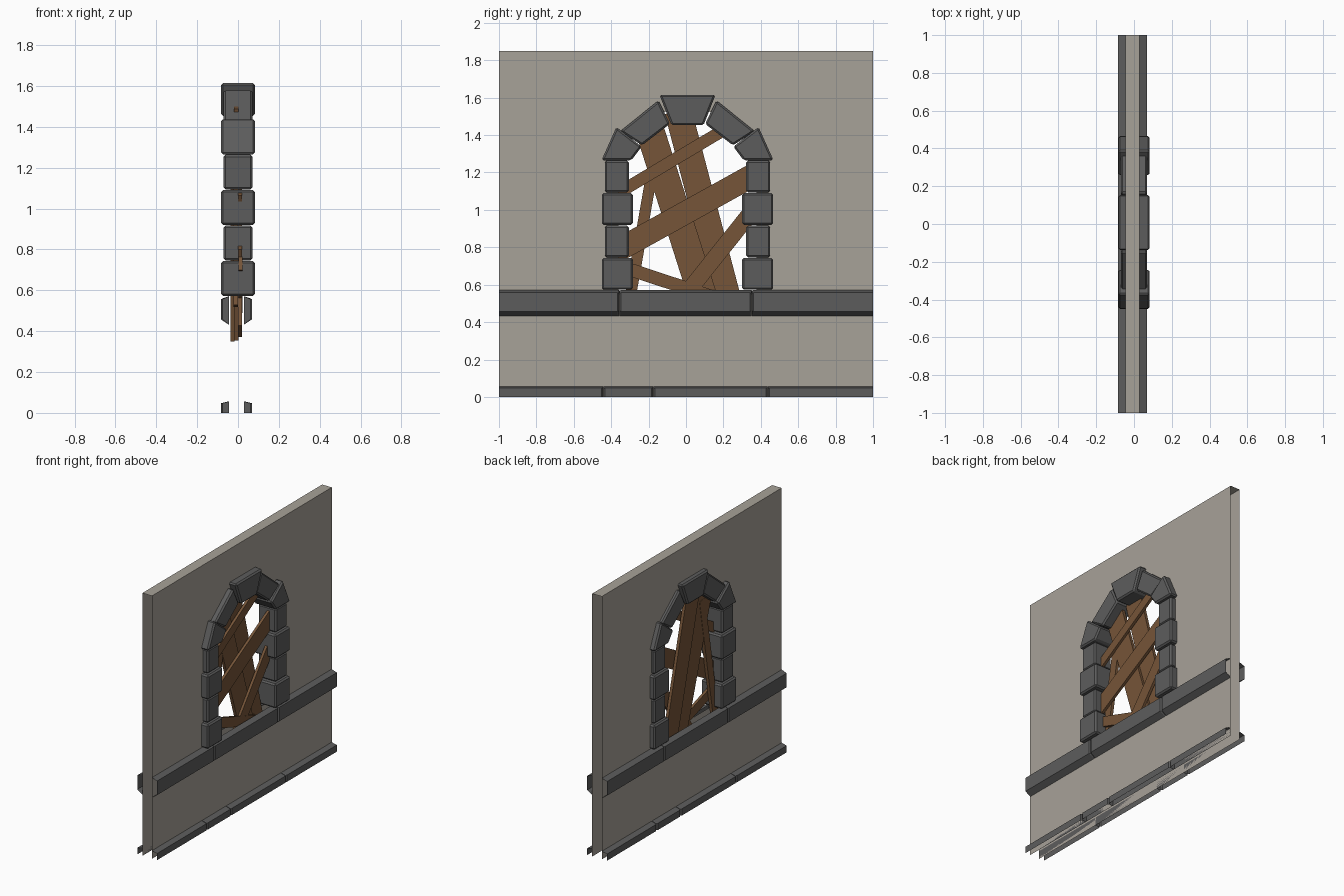
import bpy, bmesh
from mathutils import Vector

if "Cube" in bpy.data.objects:
    bpy.data.objects.remove(bpy.data.objects["Cube"])

def material(name, rgb):
    m = bpy.data.materials.new(name)
    m.diffuse_color = (*rgb, 1)
    m.use_nodes = True
    m.node_tree.nodes["Principled BSDF"].inputs["Base Color"].default_value = m.diffuse_color
    return m

STONE = material("dark stone", (0.108, 0.108, 0.108))
PLASTER = material("plaster", (0.39, 0.36, 0.315))
WOOD = material("brown wood", (0.18, 0.09, 0.04))

def finish(bm, name, mat, normals=True):
    if normals:
        bmesh.ops.recalc_face_normals(bm, faces=bm.faces[:])
    me = bpy.data.meshes.new(name)
    bm.to_mesh(me)
    bm.free()
    me.materials.append(mat)
    ob = bpy.data.objects.new(name, me)
    bpy.context.collection.objects.link(ob)
    return ob

def slab(name, outline, x0, x1, mat, bevel=0):
    """Extrude a (y, z) outline between x0 and x1."""
    bm = bmesh.new()
    a = [bm.verts.new((x0, y, z)) for y, z in outline]
    b = [bm.verts.new((x1, y, z)) for y, z in outline]
    n = len(outline)
    bm.faces.new(a)
    bm.faces.new(b[::-1])
    for i in range(n):
        j = (i + 1) % n
        bm.faces.new((a[i], b[i], b[j], a[j]))
    if bevel:
        bmesh.ops.bevel(bm, geom=bm.edges[:], offset=bevel, segments=1,
                        affect='EDGES', profile=0.5)
    return finish(bm, name, mat)

# Wall: two panels with a window hole, plus top strip; ends and bottom open
XB, XF, H, CY = -0.045, 0.03, 1.85, 0.008
half = [(0.37, 0.55), (0.37, 1.28), (0.30, 1.40), (0.11, 1.53)]
hole = [(CY + y, z) for y, z in half] + [(CY - y, z) for y, z in reversed(half)]
outer = [(-1, 0), (1, 0), (1, H), (-1, H)]
for name, x, sign in (("wall_panel_front", XF, 1), ("wall_panel_back", XB, -1)):
    bm = bmesh.new()
    edges = []
    for loop in (outer, hole):
        vs = [bm.verts.new((x, y, z)) for y, z in loop]
        edges += [bm.edges.new((vs[i], vs[(i + 1) % len(vs)])) for i in range(len(vs))]
    bmesh.ops.triangle_fill(bm, edges=edges, use_beauty=True)
    for f in bm.faces:
        f.normal_update()
        if f.normal.x * sign < 0:
            f.normal_flip()
    finish(bm, name, PLASTER, False)
bm = bmesh.new()
bm.faces.new([bm.verts.new(p) for p in ((XB, -1, H), (XF, -1, H), (XF, 1, H), (XB, 1, H))])
finish(bm, "wall_top", PLASTER, False)

# Window surround: alternating jamb blocks, voussoirs and keystone
WIDE, NARROW = 0.083, 0.07
blocks = []
for i in range(4):
    z0 = 0.573 + i * 0.1735
    a, b, d = (0.292, 0.458, WIDE) if i % 2 == 0 else (0.314, 0.442, NARROW)
    blocks.append(("jamb_block", [(a, z0), (b, z0), (b, z0 + 0.17), (a, z0 + 0.17)], d))
blocks.append(("lower_arch_stone", [(0.30, 1.265), (0.46, 1.265), (0.38, 1.443), (0.245, 1.338)], WIDE))
blocks.append(("upper_arch_stone", [(0.243, 1.345), (0.36, 1.42), (0.155, 1.585), (0.094, 1.46)], NARROW))
for s, side in ((1, "right"), (-1, "left")):
    for name, pts, d in blocks:
        slab(f"{name}_{side}", [(CY + s * y, z) for y, z in pts], -d, d, STONE, 0.01)
slab("keystone", [(CY - 0.15, 1.615), (CY + 0.15, 1.615), (CY + 0.086, 1.453), (CY - 0.086, 1.453)],
     -WIDE, WIDE, STONE, 0.01)

# Boards: rectangle along a line in the (y, z) plane
def board(name, p, q, width, x0, x1):
    p, q = Vector(p), Vector(q)
    d = (q - p).normalized()
    n = Vector((-d.y, d.x)) * width / 2
    slab(name, [tuple(v) for v in (p + n, p - n, q - n, q + n)], x0, x1, WOOD)

board("upright_board_left", (-0.22, 1.51), (0.14, 0.378), 0.153, -0.02, 0.002)
board("upright_board_right", (-0.043, 1.53), (0.263, 0.367), 0.145, -0.037, -0.016)
board("upright_board_thin", (-0.15, 1.38), (-0.30, 0.523), 0.06, -0.022, 0.0)
board("cross_board_top", (-0.452, 1.037), (0.262, 1.463), 0.065, 0.0, 0.019)
board("cross_board_middle", (-0.435, 0.745), (0.43, 1.225), 0.124, 0.001, 0.02)
board("cross_board_lower", (-0.12, 0.40), (0.38, 1.027), 0.088, 0.0, 0.019)
board("cross_board_bottom", (-0.455, 0.732), (0.18, 0.523), 0.07, 0.002, 0.021)

# Stone courses: open-backed profile, split at joints, the same turned on the back
def course(name, profile, joints):
    for back in (False, True):
        bm = bmesh.new()

        def section(y, k):
            zm = profile[0][1] if profile[0][1] == 0 else 0.5
            out = []
            for x, z in profile:
                v = Vector((XF + (x - XF) * k, y, zm + (z - zm) * (0.9 + 0.1 * k)))
                if back:
                    v.x, v.y = XB + XF - v.x, -v.y
                out.append(bm.verts.new(v))
            return out

        cuts = [-1] + joints + [1]
        for a, b in zip(cuts, cuts[1:]):
            rows = []
            if a > -1:
                rows += [section(a + 0.002, 0.8), section(a + 0.009, 1)]
            else:
                rows.append(section(a, 1))
            if b < 1:
                rows += [section(b - 0.009, 1), section(b - 0.002, 0.8)]
            else:
                rows.append(section(b, 1))
            for r, t in zip(rows, rows[1:]):
                for i in range(len(profile) - 1):
                    bm.faces.new((r[i], t[i], t[i + 1], r[i + 1]))
            if a > -1:
                bm.faces.new(rows[0])
            if b < 1:
                bm.faces.new(rows[-1][::-1])
        finish(bm, name + ("_back" if back else "_front"), STONE, False)

course("sill_course", [(XF, 0.432), (0.069, 0.458), (0.069, 0.557), (XF, 0.571)], [-0.357, 0.352])
course("base_course", [(0.069, 0), (0.069, 0.047), (XF, 0.057), (XF, 0)], [-0.442, -0.175, 0.437])
